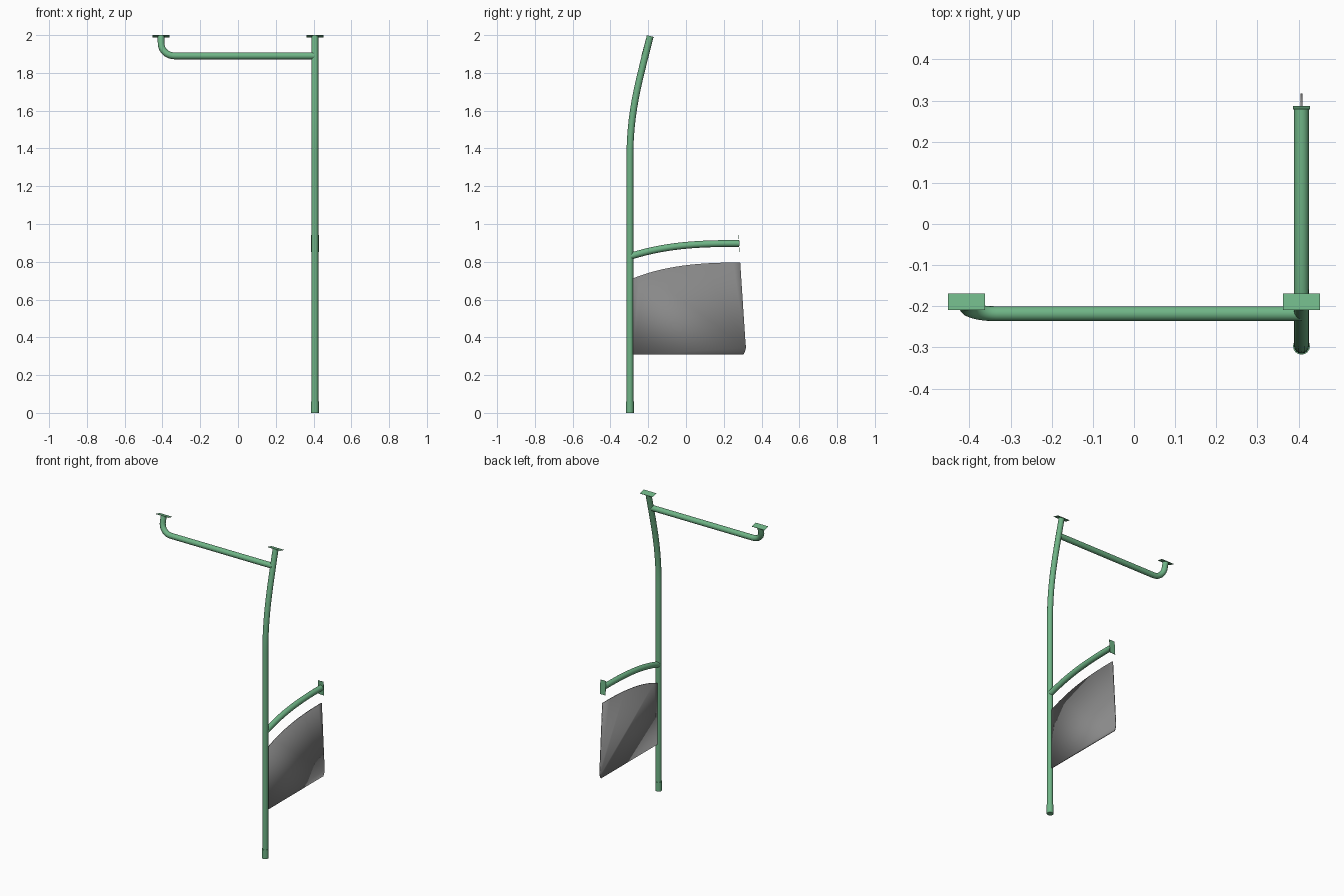
import bpy, bmesh, math
from mathutils import Vector
from mathutils.geometry import interpolate_bezier

if "Cube" in bpy.data.objects:
    bpy.data.objects.remove(bpy.data.objects["Cube"])

PX, PY, R = 0.407, -0.297, 0.018
TILT = math.atan2(0.24, 0.97)


def material(name, color):
    m = bpy.data.materials.new(name)
    m.diffuse_color = color
    m.use_nodes = True
    m.node_tree.nodes["Principled BSDF"].inputs["Base Color"].default_value = m.diffuse_color
    return m


GREEN = material("green_paint", (0.16, 0.46, 0.24, 1))
GREY = material("grey_panel", (0.25, 0.25, 0.25, 1))


def bezier(a, b, c, d, n):
    return interpolate_bezier(Vector(a), Vector(b), Vector(c), Vector(d), n)


def finish(ob, mat):
    ob.data.materials.clear()
    ob.data.materials.append(mat)
    bpy.ops.object.select_all(action='DESELECT')
    ob.select_set(True)
    bpy.context.view_layer.objects.active = ob
    if ob.type == 'CURVE':
        bpy.ops.object.convert(target='MESH')
        ob = bpy.context.object
    bpy.ops.object.shade_smooth_by_angle(angle=math.radians(35))
    return ob


def tube(name, points, radius=R):
    cu = bpy.data.curves.new(name, 'CURVE')
    cu.dimensions = '3D'
    cu.bevel_depth = radius
    cu.bevel_resolution = 6
    cu.use_fill_caps = True
    sp = cu.splines.new('POLY')
    sp.points.add(len(points) - 1)
    for p, co in zip(sp.points, points):
        p.co = (*co, 1)
    ob = bpy.data.objects.new(name, cu)
    bpy.context.collection.objects.link(ob)
    return finish(ob, GREEN)


def plate(name, loc, size, rot_x):
    bpy.ops.mesh.primitive_cube_add(size=1, location=loc, rotation=(rot_x, 0, 0))
    ob = bpy.context.object
    ob.name = name
    ob.scale = size
    return finish(ob, GREEN)


# Main pole, straight below and leaning back at the top
lean = bezier((PX, PY, 1.35), (PX, PY, 1.6), (PX, -0.249, 1.755), (PX, -0.19, 1.993), 18)
tube("main_pole", [Vector((PX, PY, 0))] + lean)
tube("pole_foot", [(PX, PY, 0), (PX, PY, 0.06)], 0.0205)

# Overhead bar with its upturned end
BY, BZ = -0.218, 1.89
bend = bezier((-0.335, BY, BZ), (-0.378, BY, BZ), (-PX, -0.209, 1.922), (-PX, -0.2, 1.955), 12)
tube("overhead_bar", [Vector((PX, BY, BZ))] + bend + [Vector((-PX, -0.19, 1.993))])

# Ceiling mounting plates
for side, x in (("left", -PX), ("right", PX)):
    plate("ceiling_plate_" + side, (x, -0.189, 1.994), (0.091, 0.041, 0.002), -TILT)

# Curved handrail and wall plate
tube("handrail", bezier((PX, PY, 0.828), (PX, -0.1, 0.892), (PX, 0.09, 0.897), (PX, 0.281, 0.897), 18))
plate("handrail_plate", (PX, 0.282, 0.897), (0.041, 0.002, 0.092), 0.07)

# Guard panel outline, clockwise from the pole
outline = bezier((PX, -0.282, 0.712), (PX, -0.1, 0.785), (PX, 0.1, 0.797), (PX, 0.287, 0.796), 16)
outline += bezier((PX, 0.315, 0.37), (PX, 0.319, 0.345), (PX, 0.317, 0.33), (PX, 0.304, 0.308), 6)
outline += [Vector((PX, -0.282, 0.308))]


def panel_part(name, keep_ring, thickness, mat):
    bm = bmesh.new()
    face = bm.faces.new([bm.verts.new(p) for p in outline])
    bm.normal_update()
    ring = bmesh.ops.inset_region(bm, faces=[face], thickness=0.009)["faces"]
    drop = [f for f in bm.faces if (f in ring) != keep_ring]
    bmesh.ops.delete(bm, geom=drop, context='FACES')
    me = bpy.data.meshes.new(name)
    bm.to_mesh(me)
    bm.free()
    ob = bpy.data.objects.new(name, me)
    bpy.context.collection.objects.link(ob)
    mod = ob.modifiers.new("thickness", 'SOLIDIFY')
    mod.thickness = thickness
    mod.offset = 0
    finish(ob, mat)


panel_part("panel_frame", True, 0.017, GREEN)
panel_part("guard_panel", False, 0.005, GREY)
